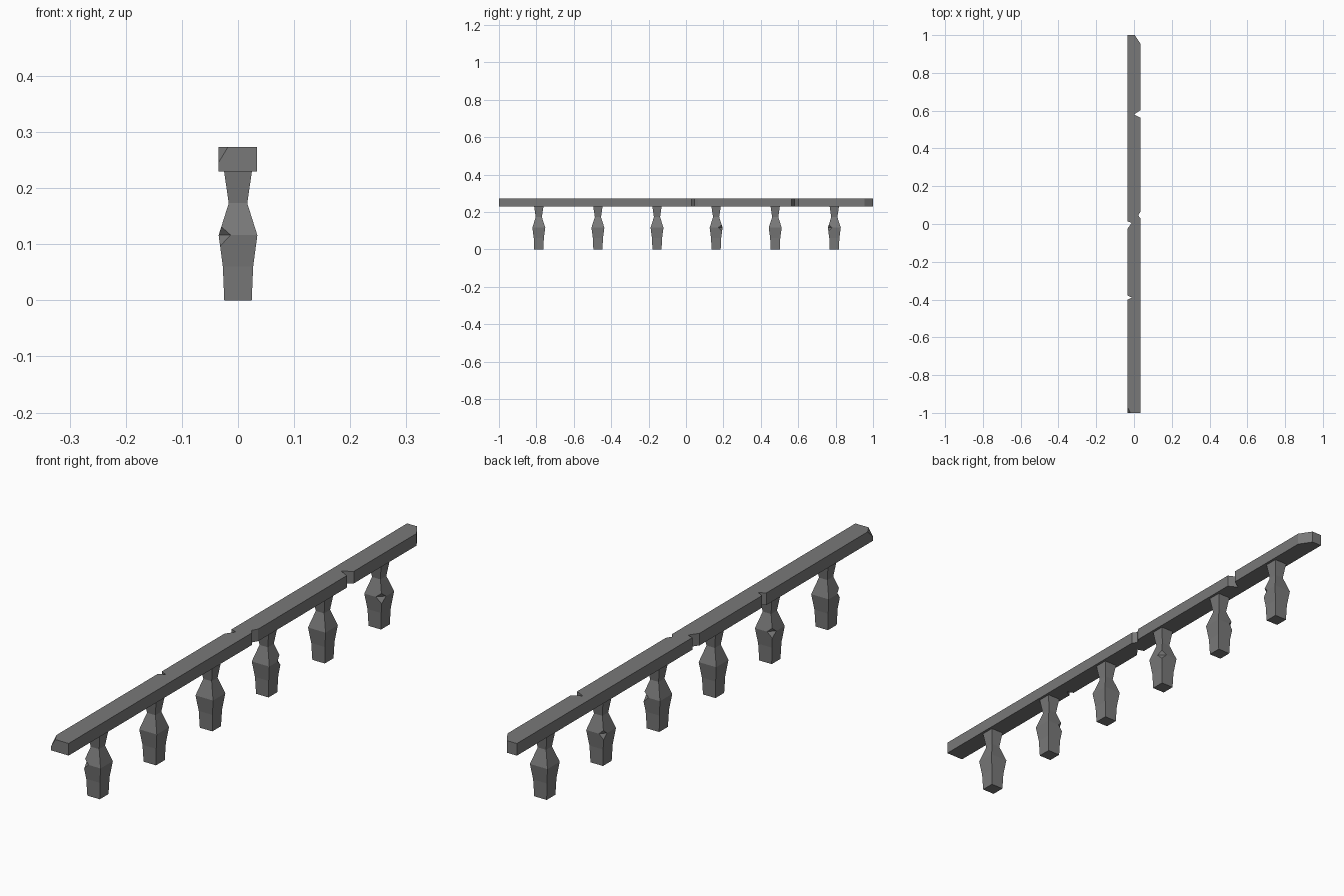
import bpy, bmesh
from mathutils import Vector

if "Cube" in bpy.data.objects:
    bpy.data.objects.remove(bpy.data.objects["Cube"])

stone = bpy.data.materials.new("grey stone")
stone.diffuse_color = (0.19, 0.19, 0.19, 1)
stone.use_nodes = True
stone.node_tree.nodes["Principled BSDF"].inputs["Base Color"].default_value = stone.diffuse_color


def make_object(name, bm):
    bmesh.ops.recalc_face_normals(bm, faces=bm.faces)
    mesh = bpy.data.meshes.new(name)
    bm.to_mesh(mesh)
    bm.free()
    mesh.materials.append(stone)
    obj = bpy.data.objects.new(name, mesh)
    bpy.context.collection.objects.link(obj)
    return obj


# Handrail: plan outline with worn notches, extruded upwards
L, R, Z0, Z1 = -0.035, 0.034, 0.23, 0.273
outline = [(L, -1), (R, -1),
           (R, 0.03), (0.022, 0.045), (R, 0.065),
           (R, 0.563), (0.0, 0.58), (R, 0.602),
           (R, 0.955), (0.004, 1), (L, 1),
           (L, 0.014), (-0.012, 0.006), (L, -0.026),
           (L, -0.378), (-0.012, -0.389), (L, -0.402)]
bm = bmesh.new()
base = bm.faces.new([bm.verts.new((x, y, Z0)) for x, y in outline])
ext = bmesh.ops.extrude_face_region(bm, geom=[base], use_keep_orig=True)
top = [v for v in ext["geom"] if isinstance(v, bmesh.types.BMVert)]
bmesh.ops.translate(bm, verts=top, vec=(0, 0, Z1 - Z0))
bmesh.ops.recalc_face_normals(bm, faces=bm.faces)
# Chipped top corner at the front left
normal = Vector((-1 / 0.017, -1 / 0.03, 1 / 0.028))
cut = bmesh.ops.bisect_plane(bm, geom=bm.verts[:] + bm.edges[:] + bm.faces[:],
                             plane_co=(L, -1, Z1 - 0.028), plane_no=normal.normalized(),
                             clear_outer=True)
edges = [e for e in cut["geom_cut"] if isinstance(e, bmesh.types.BMEdge)]
bmesh.ops.holes_fill(bm, edges=edges, sides=0)
make_object("handrail", bm)

# Balusters: square section following a turned profile (height, half width)
profile = [(0, 0.0245), (0.06, 0.027), (0.116, 0.0345), (0.173, 0.0165), (0.231, 0.025)]
# Chipped corner of each baluster: x side, y side, size
chips = {0: (-1, -1, 0.022), 1: (-1, 1, 0.022), 3: (1, 1, 0.024),
         4: (-1, 1, 0.019), 5: (1, -1, 0.024)}

for i in range(6):
    y0 = -0.787 + 0.316 * i
    bm = bmesh.new()
    rings = [[bm.verts.new((sx * h, y0 + sy * h, z))
              for sx, sy in ((-1, -1), (1, -1), (1, 1), (-1, 1))] for z, h in profile]
    for a, b in zip(rings, rings[1:]):
        for k in range(4):
            n = (k + 1) % 4
            bm.faces.new((a[k], a[n], b[n], b[k]))
    bm.faces.new(rings[0][::-1])
    bm.faces.new(rings[-1])
    post = make_object(f"baluster_{i + 1}", bm)

    # Chip taken out of the widest corner
    if i in chips:
        sx, sy, r = chips[i]
        bm = bmesh.new()
        c = Vector((sx * 0.0348, y0 + sy * 0.0348, 0.1165))
        ring = [bm.verts.new(c + Vector(d) * r)
                for d in ((1, 0, 0), (0, 1, 0), (-1, 0, 0), (0, -1, 0))]
        for s in (-1, 1):
            tip = bm.verts.new(c + Vector((0, 0, s * 0.027)))
            for k in range(4):
                bm.faces.new((ring[k], ring[(k + 1) % 4], tip))
        cutter = make_object(f"chip_cutter_{i + 1}", bm)
        cutter.hide_render = True
        cutter.hide_set(True)
        mod = post.modifiers.new("chip", "BOOLEAN")
        mod.operation = "DIFFERENCE"
        mod.solver = "EXACT"
        mod.object = cutter
